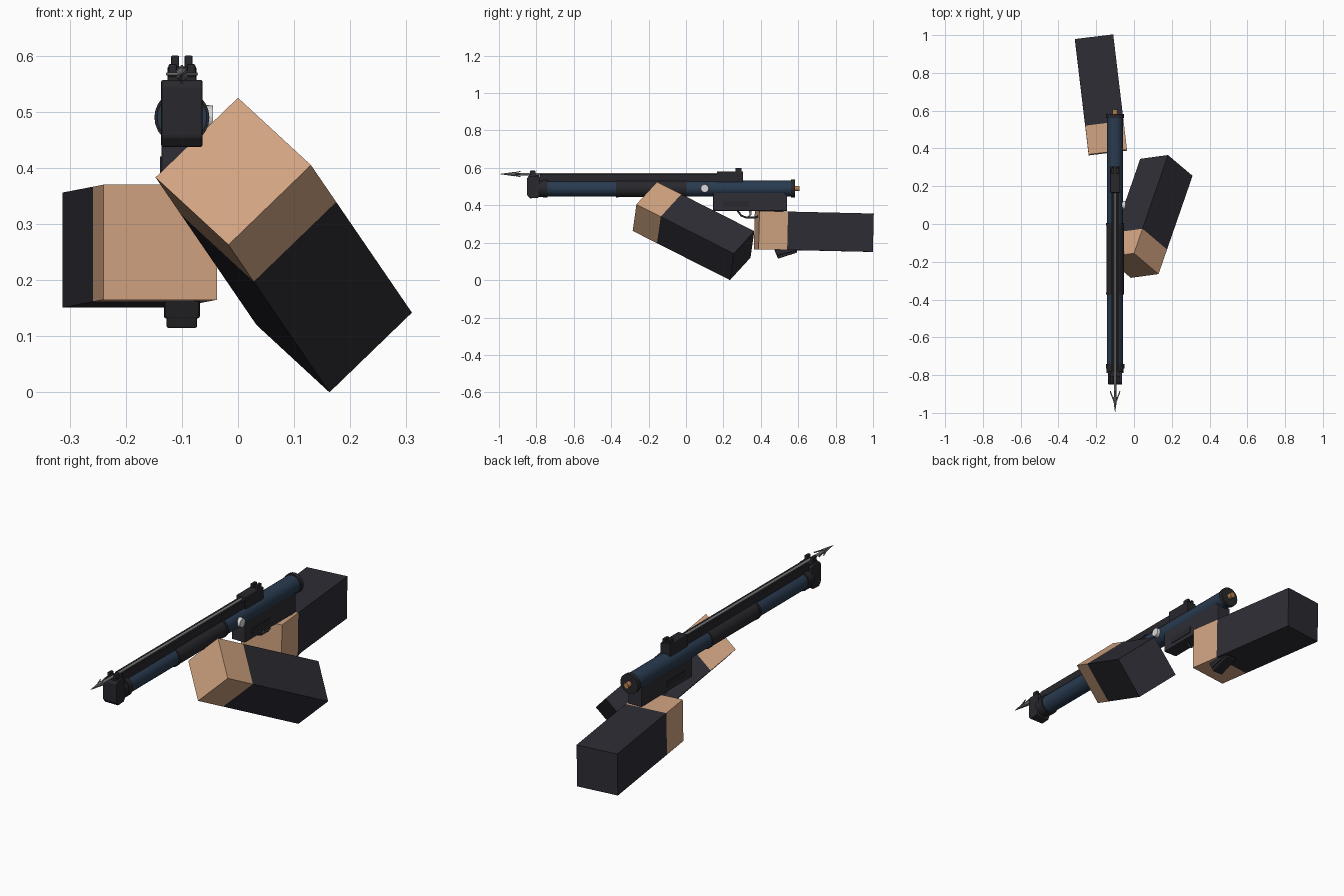
import bpy, bmesh, math
from mathutils import Vector, Matrix

cube = bpy.data.objects.get("Cube")
if cube:
    bpy.data.objects.remove(cube, do_unlink=True)

GX, GZ = -0.1, 0.49      # barrel axis


def material(name, rgb):
    m = bpy.data.materials.new(name)
    m.use_nodes = True
    m.diffuse_color = (*rgb, 1)
    m.node_tree.nodes["Principled BSDF"].inputs["Base Color"].default_value = (*rgb, 1)
    return m


skin = material("skin", (0.64, 0.37, 0.22))
sleeve = material("dark sleeve", (0.027, 0.026, 0.035))
navy = material("navy blue", (0.022, 0.043, 0.08))
black = material("gun black", (0.021, 0.021, 0.026))
steel = material("steel", (0.2, 0.2, 0.2))
white = material("pale button", (0.7, 0.7, 0.7))
brass = material("brass", (0.45, 0.22, 0.08))


def finish(name, bm, mats, bevel=0, smooth=False):
    bmesh.ops.recalc_face_normals(bm, faces=bm.faces)
    me = bpy.data.meshes.new(name)
    bm.to_mesh(me)
    bm.free()
    for m in mats:
        me.materials.append(m)
    ob = bpy.data.objects.new(name, me)
    bpy.context.collection.objects.link(ob)
    if bevel:
        mod = ob.modifiers.new("bevel", 'BEVEL')
        mod.width, mod.segments = bevel, 2
    if smooth:
        bpy.ops.object.select_all(action='DESELECT')
        ob.select_set(True)
        bpy.context.view_layer.objects.active = ob
        bpy.ops.object.shade_smooth_by_angle(angle=math.radians(35))
    return ob


def box(name, x, y, z, mat, bevel=0):
    """Box from (min, max) pairs; x is relative to the barrel axis."""
    bm = bmesh.new()
    size = Vector((x[1] - x[0], y[1] - y[0], z[1] - z[0]))
    mid = Vector((GX + sum(x) / 2, sum(y) / 2, sum(z) / 2))
    bmesh.ops.create_cube(bm, size=1, matrix=Matrix.Translation(mid) @ Matrix.Diagonal((*size, 1)))
    return finish(name, bm, [mat], bevel)


def rod(name, y0, y1, r, mat, z=GZ, r_front=None, sides=24):
    """Round part along y; r_front is the radius at the -y end."""
    bm = bmesh.new()
    place = Matrix.Translation((GX, (y0 + y1) / 2, z)) @ Matrix.Rotation(math.pi / 2, 4, 'X')
    bmesh.ops.create_cone(bm, cap_ends=True, segments=sides, radius1=r,
                          radius2=r if r_front is None else r_front,
                          depth=y1 - y0, matrix=place)
    return finish(name, bm, [mat], smooth=True)


def prism(name, profile, half, mat, bevel=0):
    """Side profile of (y, z) points extruded across x."""
    bm = bmesh.new()
    face = bm.faces.new([bm.verts.new((GX - half, y, z)) for y, z in profile])
    ext = bmesh.ops.extrude_face_region(bm, geom=[face])
    verts = [v for v in ext["geom"] if isinstance(v, bmesh.types.BMVert)]
    bmesh.ops.translate(bm, verts=verts, vec=(2 * half, 0, 0))
    return finish(name, bm, [mat], bevel)


def wire(name, points, r, mat):
    cu = bpy.data.curves.new(name, 'CURVE')
    cu.dimensions = '3D'
    cu.bevel_depth, cu.bevel_resolution, cu.use_fill_caps = r, 1, True
    sp = cu.splines.new('POLY')
    sp.points.add(len(points) - 1)
    for p, co in zip(sp.points, points):
        p.co = (*co, 1)
    cu.materials.append(mat)
    ob = bpy.data.objects.new(name, cu)
    bpy.context.collection.objects.link(ob)


def arm(name, corner, a, b, axis, hand=0.25):
    """Square arm: bare hand first, then the sleeve."""
    corner, a, b, axis = map(Vector, (corner, a, b, axis))
    bm = bmesh.new()
    rings = [[bm.verts.new(corner + o + axis * t) for o in (Vector(), a, a + b, b)]
             for t in (0, hand, 1)]
    bm.faces.new(rings[0])
    bm.faces.new(rings[2]).material_index = 1
    for k in range(2):
        for i in range(4):
            j = (i + 1) % 4
            f = bm.faces.new((rings[k][i], rings[k][j], rings[k + 1][j], rings[k + 1][i]))
            f.material_index = k
    finish(name, bm, [skin, sleeve])


# Arms
arm("left_arm", (0, -0.155, 0.525), (0.13, -0.11, -0.12), (-0.147, -0.02, -0.142), (0.18, 0.52, -0.263))
arm("right_arm", (-0.24, 0.363, 0.165), (0.203, 0.025, 0), (0, 0.005, 0.205), (-0.073, 0.611, -0.014))

# Barrel, fore grip and end caps
rod("barrel", -0.79, 0.575, 0.043, navy)
rod("fore_grip", -0.37, 0.0, 0.046, black)
for i, y in enumerate((-0.374, -0.008)):
    rod(f"grip_ring_{i}", y, y + 0.012, 0.048, black)
rod("muzzle_collar", -0.79, -0.765, 0.045, black)
rod("muzzle_ring", -0.765, -0.74, 0.049, black)
rod("rear_cap", 0.562, 0.582, 0.048, black)
rod("rear_valve", 0.58, 0.606, 0.014, brass, sides=12)

# Muzzle block and spear guides
prism("muzzle_block", [(-0.85, 0.455), (-0.835, 0.437), (-0.79, 0.44), (-0.78, 0.46),
                       (-0.78, 0.55), (-0.79, 0.557), (-0.84, 0.557), (-0.85, 0.545)],
      0.037, black, 0.004)
box("muzzle_saddle", (-0.026, 0.026), (-0.84, -0.785), (0.55, 0.563), black, 0.003)
for s in (-1, 1):
    box("muzzle_guide", sorted((s * 0.009, s * 0.024)), (-0.835, -0.805), (0.555, 0.585), black, 0.003)

# Top rail, spear and barbed tip
box("top_rail", (-0.02, 0.02), (-0.8, 0.17), (0.525, 0.555), black)
for s in (-1, 1):
    box("rail_lip", sorted((s * 0.012, s * 0.02)), (-0.78, 0.17), (0.55, 0.566), black)
rod("spear_shaft", -0.92, 0.28, 0.0065, steel, z=0.567, sides=12)
rod("spear_tip", -1.0, -0.915, 0.012, steel, z=0.567, r_front=0, sides=8)
for s in (-1, 1):
    wire("side_barb", [(GX, -0.955, 0.567), (GX + s * 0.026, -0.885, 0.567)], 0.003, steel)
    wire("upright_barb", [(GX, -0.955, 0.567), (GX, -0.885, 0.567 + s * 0.014)], 0.003, steel)

# Rear sight housing
box("sight_housing", (-0.026, 0.026), (0.165, 0.305), (0.52, 0.581), black, 0.004)
for s in (-1, 1):
    box("sight_post", sorted((s * 0.005, s * 0.019)), (0.265, 0.298), (0.578, 0.6), black, 0.002)

# Receiver with side panels
prism("receiver", [(0.145, 0.37), (0.54, 0.37), (0.54, 0.455), (0.52, 0.47), (0.145, 0.47)],
      0.036, sleeve, 0.003)
for s in (-1, 1):
    box("receiver_panel", sorted((s * 0.035, s * 0.039)), (0.2, 0.34), (0.39, 0.42), black)

# Side button
bm = bmesh.new()
bmesh.ops.create_cone(bm, cap_ends=True, segments=20, radius1=0.023, radius2=0.021, depth=0.018,
                      matrix=Matrix.Translation((GX + 0.046, 0.1, GZ)) @ Matrix.Rotation(math.pi / 2, 4, 'Y'))
finish("side_button", bm, [white], smooth=True)

# Trigger, guard and pistol grip
wire("trigger_guard", [(GX, 0.275, 0.372), (GX, 0.295, 0.345), (GX, 0.32, 0.335),
                       (GX, 0.37, 0.335), (GX, 0.41, 0.35)], 0.006, black)
prism("trigger", [(0.335, 0.375), (0.352, 0.375), (0.35, 0.35), (0.338, 0.338), (0.332, 0.34), (0.34, 0.355)],
      0.006, steel)
prism("pistol_grip", [(0.39, 0.375), (0.52, 0.375), (0.6, 0.16), (0.485, 0.13)], 0.032, black, 0.005)
prism("grip_base", [(0.48, 0.145), (0.492, 0.114), (0.595, 0.148), (0.59, 0.175)], 0.027, black, 0.003)
